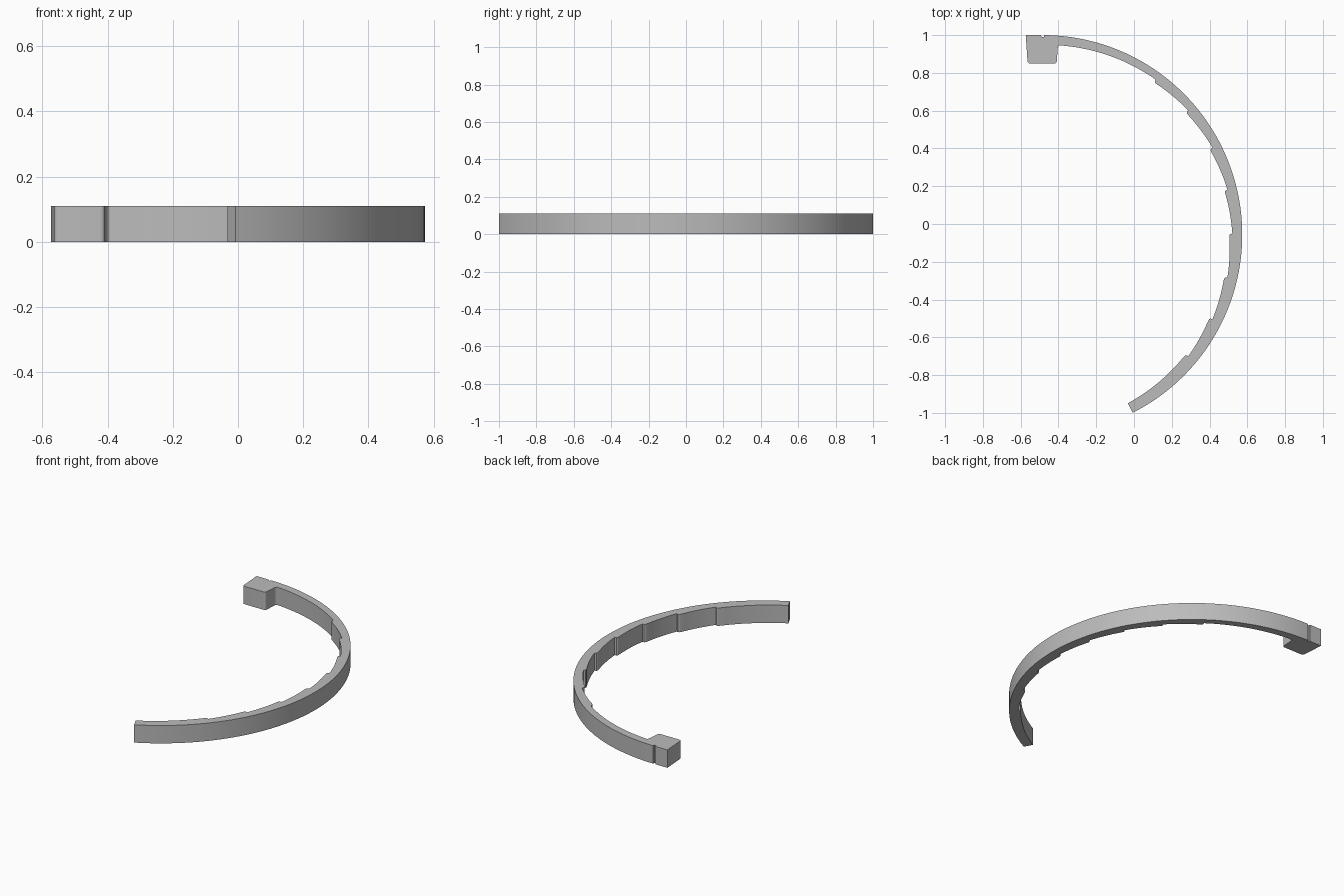
import bpy
import bmesh
from math import radians, cos, sin
from mathutils import Vector

cube = bpy.data.objects.get("Cube")
if cube:
    bpy.data.objects.remove(cube, do_unlink=True)

HEIGHT = 0.11
CENTRE = Vector((-0.4835, -0.0565))
OUTER = 1.0565
END_ANGLE = -63.2
PITCH = 13.4


def polar(radius, degrees):
    a = radians(degrees)
    return CENTRE + Vector((cos(a), sin(a))) * radius


def arc(r0, r1, a0, a1, steps):
    """Points along an arc whose radius drifts from r0 to r1."""
    return [polar(r0 + (r1 - r0) * i / steps, a0 + (a1 - a0) * i / steps)
            for i in range(steps + 1)]


def rounded(before, corner, after, radius, steps=5):
    """Quadratic rounding of one outline corner."""
    c = Vector(corner)
    p = c + (Vector(before) - c).normalized() * radius
    q = c + (Vector(after) - c).normalized() * radius
    return [p * (1 - t) ** 2 + c * 2 * t * (1 - t) + q * t ** 2
            for t in (i / steps for i in range(steps + 1))]


# Outer rim, clockwise from the groove to the free end
outline = arc(OUTER, OUTER, 89.6, END_ANGLE, 96)

# Stepped inner rim, from the free end back to the block
tooth_angles = [PITCH * k for k in range(-3, 5)]
start, start_radius = END_ANGLE, 1.0
for angle in tooth_angles:
    tip = 0.988 + 0.012 * max(angle, 0) / 54
    outline += arc(start_radius, tip, start, angle - 0.7, 10)
    outline += [polar(tip + 0.001, angle - 0.1), polar(tip + 0.005, angle + 0.2)]
    start, start_radius = angle + 0.35, tip + 0.016
outline += arc(start_radius, 1.006, start, 85.5, 20)

# End block with rounded corners, then the small groove behind it
root, inner, outer, tip = (-0.403, 0.948), (-0.409, 0.85), (-0.563, 0.85), (-0.573, 1.0)
outline += rounded((-0.36, 0.948), root, inner, 0.02)
outline += rounded(root, inner, outer, 0.014)
outline += rounded(inner, outer, tip, 0.014)
outline += [Vector(p) for p in (tip, (-0.492, 1.0), (-0.490, 0.989), (-0.478, 0.989))]

# Extrude the outline into a solid
bm = bmesh.new()
bottom = bm.faces.new([bm.verts.new((p.x, p.y, 0)) for p in outline])
result = bmesh.ops.extrude_face_region(bm, geom=[bottom], use_keep_orig=True)
top_verts = [g for g in result["geom"] if isinstance(g, bmesh.types.BMVert)]
bmesh.ops.translate(bm, verts=top_verts, vec=(0, 0, HEIGHT))
bmesh.ops.recalc_face_normals(bm, faces=bm.faces[:])
bmesh.ops.triangulate(bm, faces=[f for f in bm.faces if len(f.verts) > 4])
mesh = bpy.data.meshes.new("stepped_ring_arm")
bm.to_mesh(mesh)
bm.free()

arm = bpy.data.objects.new("stepped_ring_arm", mesh)
bpy.context.collection.objects.link(arm)

# Plain grey
grey = bpy.data.materials.new("plain_grey")
grey.use_nodes = True
colour = (0.5, 0.5, 0.5, 1)
grey.diffuse_color = colour
grey.node_tree.nodes["Principled BSDF"].inputs["Base Color"].default_value = colour
mesh.materials.append(grey)

bpy.ops.object.select_all(action="DESELECT")
arm.select_set(True)
bpy.context.view_layer.objects.active = arm
bpy.ops.object.shade_smooth_by_angle(angle=radians(30))
